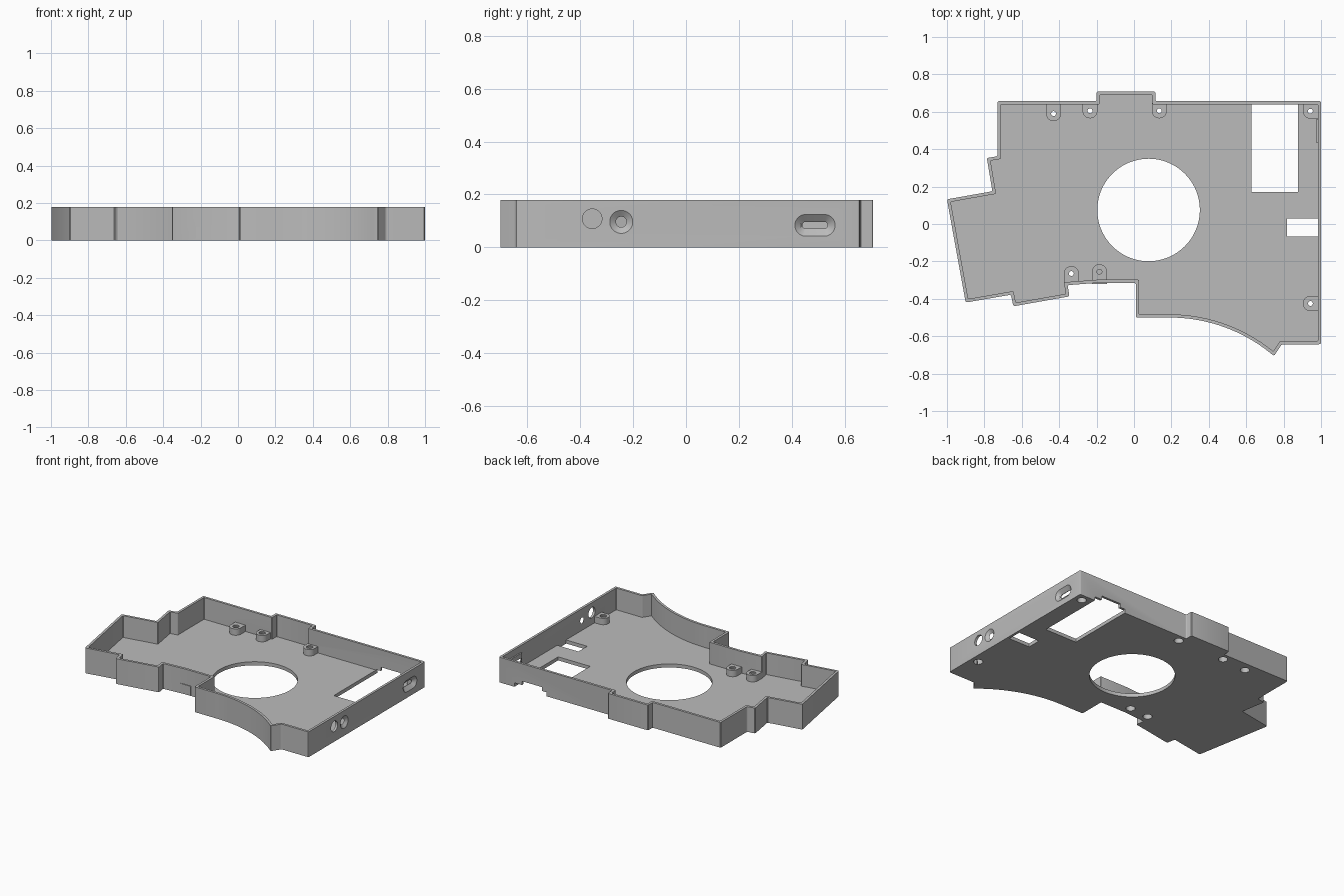
import bpy, bmesh, math
from mathutils import Vector

if "Cube" in bpy.data.objects:
    bpy.data.objects.remove(bpy.data.objects["Cube"], do_unlink=True)

HEIGHT, FLOOR, WALL = 0.178, 0.025, 0.017

grey = bpy.data.materials.new("plain grey")
grey.use_nodes = True
colour = (0.5, 0.5, 0.5, 1)
grey.diffuse_color = colour
grey.node_tree.nodes["Principled BSDF"].inputs["Base Color"].default_value = colour


def loft(name, loop_a, loop_b):
    """Closed solid between two matching loops of 3D points."""
    bm = bmesh.new()
    a = [bm.verts.new(p) for p in loop_a]
    b = [bm.verts.new(p) for p in loop_b]
    n = len(a)
    bm.faces.new(a)
    bm.faces.new(b)
    for i in range(n):
        j = (i + 1) % n
        bm.faces.new((a[i], a[j], b[j], b[i]))
    bmesh.ops.recalc_face_normals(bm, faces=bm.faces)
    mesh = bpy.data.meshes.new(name)
    bm.to_mesh(mesh)
    bm.free()
    mesh.materials.append(grey)
    ob = bpy.data.objects.new(name, mesh)
    bpy.context.collection.objects.link(ob)
    return ob


def prism(name, outline, z0, z1):
    return loft(name, [(x, y, z0) for x, y in outline], [(x, y, z1) for x, y in outline])


def box(name, x0, x1, y0, y1, z0, z1):
    return prism(name, [(x0, y0), (x1, y0), (x1, y1), (x0, y1)], z0, z1)


def ring(cx, cy, r, n=32):
    return [(cx + r * math.cos(math.tau * i / n), cy + r * math.sin(math.tau * i / n)) for i in range(n)]


def stadium(x, y, z, half, r, n=32):
    """Slot outline in the plane of the side wall."""
    pts = []
    for i in range(n):
        t = math.tau * (i + 0.5) / n
        pts.append((x, y + math.copysign(half, math.cos(t)) + r * math.cos(t), z + r * math.sin(t)))
    return pts


def combine(body, tool, operation):
    mod = body.modifiers.new("combine", "BOOLEAN")
    mod.operation, mod.solver, mod.object = operation, "EXACT", tool
    bpy.context.view_layer.update()
    graph = bpy.context.evaluated_depsgraph_get()
    mesh = bpy.data.meshes.new_from_object(body.evaluated_get(graph))
    body.modifiers.clear()
    body.data = mesh
    bpy.data.objects.remove(tool, do_unlink=True)


def inset(points, d):
    """Mitred inward offset of a counter-clockwise outline."""
    result = []
    for i, p in enumerate(points):
        a = (p - points[i - 1]).normalized()
        b = (points[(i + 1) % len(points)] - p).normalized()
        na, nb = Vector((-a.y, a.x)), Vector((-b.y, b.x))
        result.append(p + (na + nb) * d / (1 + na.dot(nb)))
    return result


def rounded(points, r):
    """Soften the sharp corners of an outline."""
    result = []
    for i, p in enumerate(points):
        a = points[i - 1] - p
        b = points[(i + 1) % len(points)] - p
        if a.angle(b) > math.radians(150):
            result.append(p)
            continue
        a, b = p + a.normalized() * r, p + b.normalized() * r
        for t in (0, 0.33, 0.67, 1):
            result.append(a * (1 - t) ** 2 + p * 2 * t * (1 - t) + b * t * t)
    return result


# Outline, counter-clockwise, with the swept curve at the front
curve_r, curve_x = 0.86, 0.19
curve = [(curve_x + curve_r * math.sin(t), -0.5 - curve_r * (1 - math.cos(t)))
         for t in (math.radians(40.5) * i / 18 for i in range(19))]
outline = [(0.01, -0.5)] + curve + [
    (0.79, -0.643), (1, -0.643), (1, 0.657), (0.115, 0.657), (0.115, 0.708),
    (-0.2, 0.708), (-0.2, 0.657), (-0.73, 0.657), (-0.73, 0.362), (-0.787, 0.353),
    (-0.757, 0.175), (-1, 0.132), (-0.9, -0.42), (-0.658, -0.378), (-0.645, -0.44),
    (-0.345, -0.387), (-0.355, -0.327), (-0.2, -0.315), (0.01, -0.315)]
outline = [Vector(p) for p in outline]

# Tray: floor with a thin wall all round
tray = prism("tray", rounded(outline, 0.01), 0, HEIGHT)
combine(tray, prism("cavity", rounded(inset(outline, WALL), 0.006), FLOOR, HEIGHT + 0.1), "DIFFERENCE")

# Screw posts: round end plus a block running back into the wall (dx, dy)
posts = [(-0.43, 0.59, 0, 1), (-0.235, 0.605, 0, 1), (0.135, 0.605, 0, 1),
         (0.943, 0.603, 1, 1), (0.943, -0.425, 1, 0),
         (-0.335, -0.265, 0, -1), (-0.185, -0.255, 0, -1)]
R = 0.04
for x, y, dx, dy in posts:
    reach = 0.648 - y if dy > 0 else y + 0.32
    if dx and dy:
        shape = [(x + 0.048, y - R), (x + 0.048, y + reach), (x - R, y + reach)]
        a0 = math.pi
        sweep = math.pi / 2
    else:
        ux, uy = (1, 0) if dx else (0, dy)
        length = 0.048 if dx else reach
        a0 = math.atan2(uy, ux) + math.pi / 2
        sweep = math.pi
        shape = [(x + ux * length + s * uy * R, y + uy * length - s * ux * R) for s in (1, -1)]
    shape += [(x + R * math.cos(a0 + sweep * i / 16), y + R * math.sin(a0 + sweep * i / 16))
              for i in range(17)]
    combine(tray, prism("screw_post", shape, 0.01, 0.07), "UNION")

# Screw holes, wider from below for the heads
for x, y, dx, dy in posts:
    combine(tray, prism("screw_hole", ring(x, y, 0.013), -0.1, 0.1), "DIFFERENCE")
    combine(tray, prism("top_recess", ring(x, y, 0.021), 0.062, 0.1), "DIFFERENCE")
    combine(tray, prism("head_recess", ring(x, y, 0.03), -0.1, 0.04), "DIFFERENCE")

# Pad behind the side slot
combine(tray, box("slot_pad", 0.974, 0.99, 0.435, 0.56, 0.04, 0.13), "UNION")

# Floor openings and the stepped notch in the back wall
openings = [
    prism("round_opening", ring(0.078, 0.075, 0.274, 96), -0.1, 0.1),
    box("large_opening", 0.628, 0.878, 0.17, 0.6405, -0.1, 0.1),
    box("small_opening", 0.818, 0.9825, -0.068, 0.03, -0.1, 0.1),
    box("notch_low", 0.628, 0.878, 0.6, 0.8, -0.1, 0.028),
    box("notch_high", 0.665, 0.82, 0.6, 0.8, -0.1, 0.055)]

# Side wall slot, countersunk hole and plain hole
openings += [
    loft("slot_flare", stadium(1.001, 0.488, 0.083, 0.035, 0.0425), stadium(0.977, 0.488, 0.083, 0.035, 0.0125)),
    loft("slot", stadium(1.1, 0.488, 0.083, 0.035, 0.013), stadium(0.9, 0.488, 0.083, 0.035, 0.013)),
    loft("flare", stadium(1.001, -0.245, 0.096, 0, 0.045), stadium(0.98, -0.245, 0.096, 0, 0.016)),
    loft("pin_hole", stadium(1.1, -0.245, 0.096, 0, 0.017), stadium(0.9, -0.245, 0.096, 0, 0.017)),
    loft("side_hole", stadium(1.1, -0.355, 0.108, 0, 0.037), stadium(0.9, -0.355, 0.108, 0, 0.037))]
for tool in openings:
    combine(tray, tool, "DIFFERENCE")

bpy.ops.object.select_all(action="DESELECT")
tray.select_set(True)
bpy.context.view_layer.objects.active = tray
bpy.ops.object.shade_smooth_by_angle(angle=math.radians(30))
